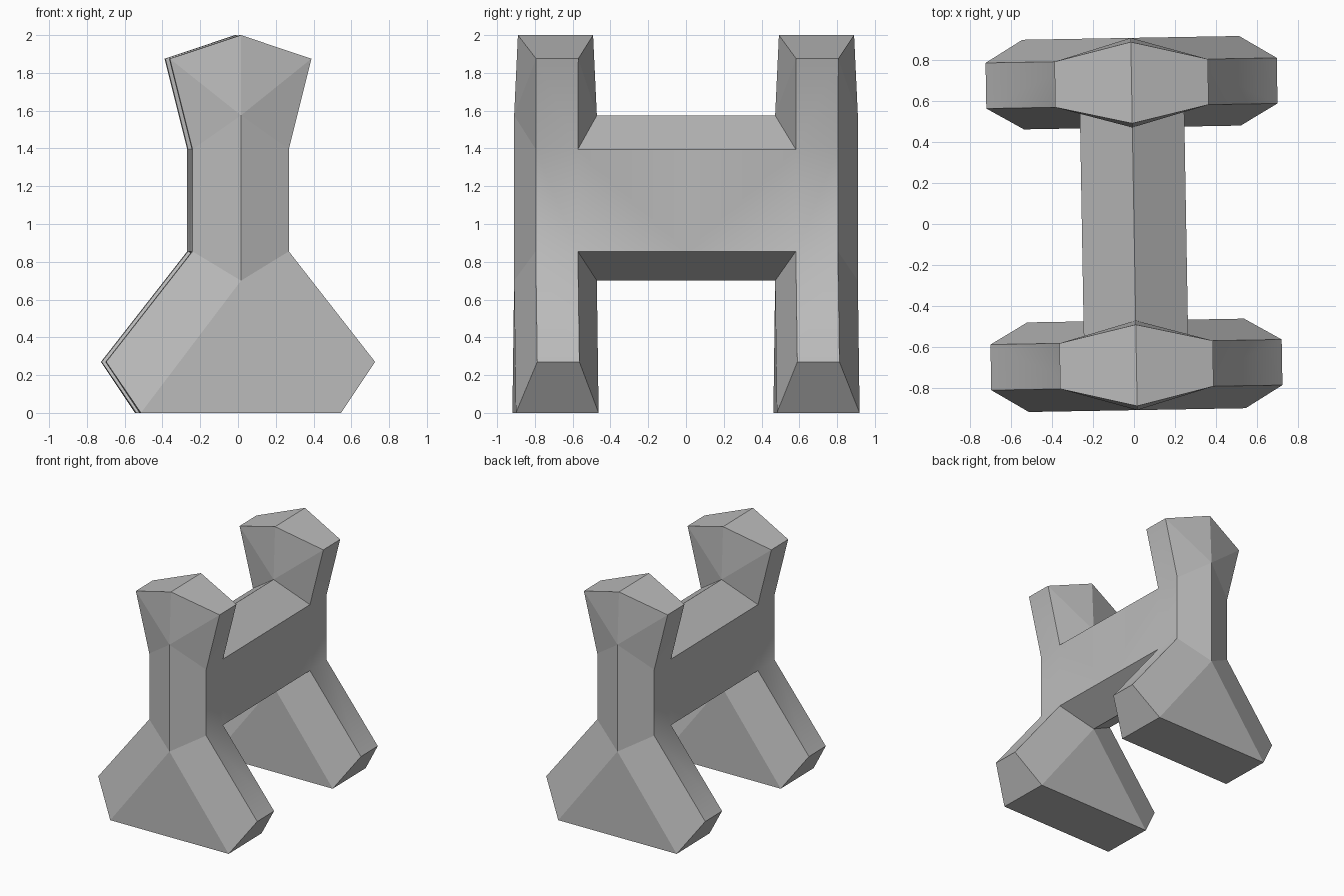
import bpy, bmesh, math

cube = bpy.data.objects.get("Cube")
if cube:
    bpy.data.objects.remove(cube)

grey = bpy.data.materials.new("plain_grey")
grey.use_nodes = True
grey.diffuse_color = (0.5, 0.5, 0.5, 1)
grey.node_tree.nodes["Principled BSDF"].inputs["Base Color"].default_value = (0.5, 0.5, 0.5, 1)

# Half outline of the side rim (x, z), from head to foot
RIM = [(0.375, 1.875), (0.255, 1.395), (0.255, 0.855), (0.712, 0.27)]
RIM_OUT, RIM_IN = -0.80, -0.577
FACE_OUT, FACE_IN = -0.91, -0.472

bm = bmesh.new()


def vert(x, y, z):
    return bm.verts.new((x, y, z))


def face(*verts, smooth=False):
    f = bm.faces.new(verts)
    f.smooth = smooth
    return f


def panel(rim_y, face_y, crown_y):
    """Points of one broad side of an end frame: rim, then centre line and foot."""
    return {
        "rim": [vert(x, rim_y, z) for x, z in RIM],
        "crown": vert(0, crown_y, 2.0),
        "neck": vert(0, face_y, 1.575),
        "crotch": vert(0, face_y, 0.70),
        "base": vert(0, face_y, 0),
        "toe": vert(0.53, face_y, 0),
    }


outer = panel(RIM_OUT, FACE_OUT, -0.89)
inner = panel(RIM_IN, FACE_IN, -0.492)

# Head facets and foot facets on both broad sides
for p in (outer, inner):
    head, waist_top, waist_low, knee = p["rim"]
    face(p["crown"], head, p["neck"])
    face(p["neck"], head, waist_top)
    face(p["crotch"], waist_low, knee, p["toe"])
    face(p["crotch"], p["toe"], p["base"])

# Outer waist
front = face(outer["neck"], outer["rim"][1], outer["rim"][2], outer["crotch"])

# Rim strip, softly shaded, with crisp crown, foot end and sole
for i in range(3):
    face(outer["rim"][i], outer["rim"][i + 1], inner["rim"][i + 1], inner["rim"][i], smooth=True)
face(outer["crown"], inner["crown"], inner["rim"][0], outer["rim"][0])
face(outer["rim"][3], inner["rim"][3], inner["toe"], outer["toe"])
face(outer["base"], outer["toe"], inner["toe"], inner["base"])

# Six-sided beam running from the inner waist to the middle
ring = [inner["neck"], inner["rim"][1], inner["rim"][2], inner["crotch"]]
middle = [vert(v.co.x, 0, v.co.z) for v in ring]
for i in range(3):
    face(ring[i], ring[i + 1], middle[i + 1], middle[i], smooth=(i == 1))

bmesh.ops.recalc_face_normals(bm, faces=bm.faces)
front.normal_update()
if front.normal.y > 0:
    bmesh.ops.reverse_faces(bm, faces=bm.faces)

mesh = bpy.data.meshes.new("beam_stand")
bm.to_mesh(mesh)
bm.free()
mesh.materials.append(grey)
stand = bpy.data.objects.new("beam_stand", mesh)
bpy.context.collection.objects.link(stand)

# Mirror the quarter to both sides and both ends, with a slight turn
mirror = stand.modifiers.new("Mirror", 'MIRROR')
mirror.use_axis = (True, True, False)
mirror.use_clip = True
stand.rotation_euler.z = math.radians(1)
